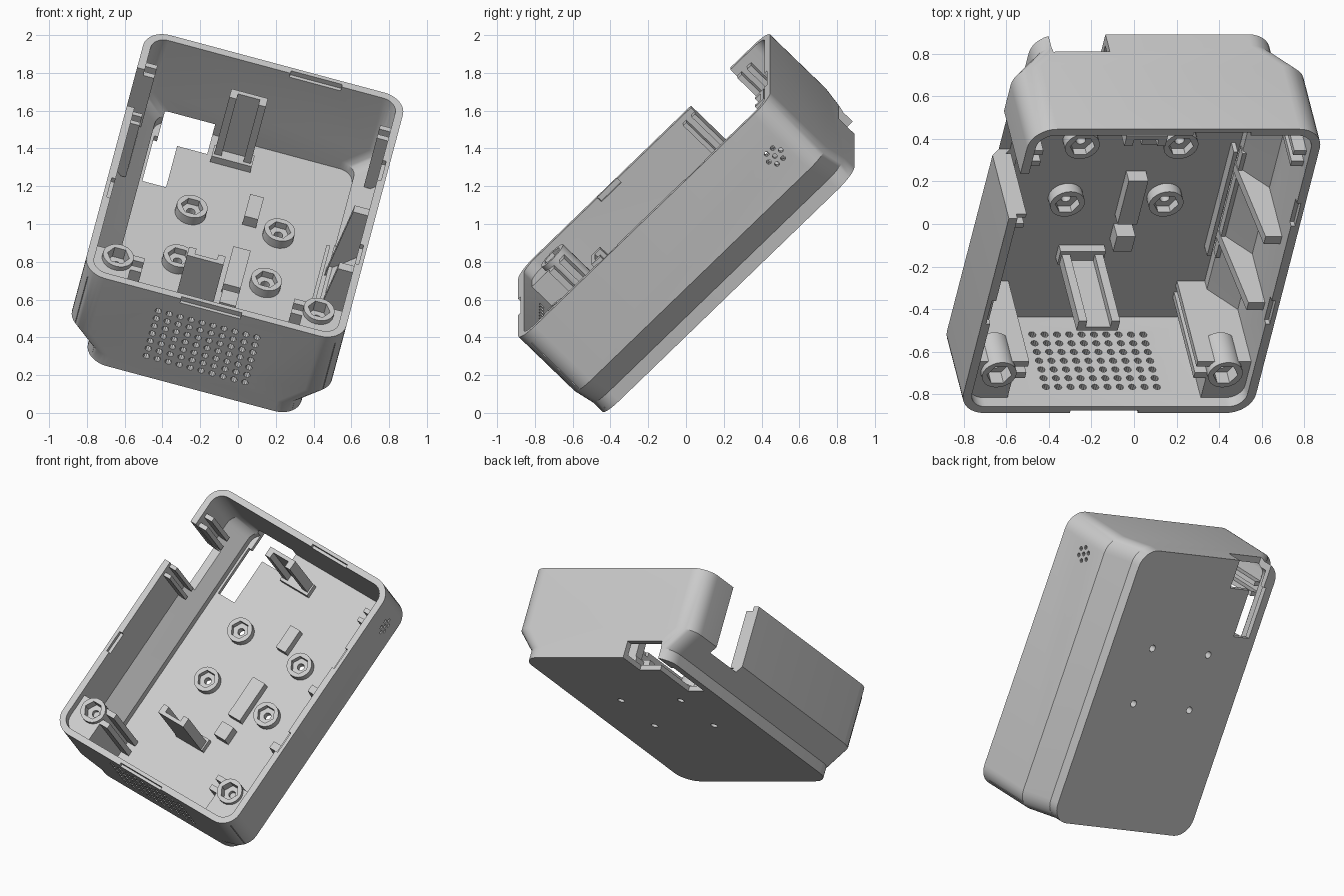
import bpy, bmesh, math
from mathutils import Matrix, Vector

if "Cube" in bpy.data.objects:
    bpy.data.objects.remove(bpy.data.objects["Cube"], do_unlink=True)

grey = bpy.data.materials.new("light_grey_plastic")
grey.use_nodes = True
COLOUR = (0.6, 0.6, 0.6, 1)
grey.diffuse_color = COLOUR
grey.node_tree.nodes["Principled BSDF"].inputs["Base Color"].default_value = COLOUR

# The case is built flat (x width, y length, z depth) and then tilted
TILT = Matrix.Rotation(math.radians(15), 4, 'Y') @ Matrix.Rotation(math.radians(45), 4, 'X')
PLACE = TILT @ Matrix.Translation((-0.277, 0.672, 0.355))
HALF_LEN, HEIGHT, WALL = 0.943, 0.63, 0.042


def finish(name, bm):
    bmesh.ops.recalc_face_normals(bm, faces=bm.faces)
    mesh = bpy.data.meshes.new(name)
    bm.to_mesh(mesh)
    bm.free()
    mesh.materials.append(grey)
    ob = bpy.data.objects.new(name, mesh)
    bpy.context.collection.objects.link(ob)
    ob.matrix_world = PLACE
    return ob


def loft(bm, rings, closed=False):
    loops = [[bm.verts.new(p) for p in ring] for ring in rings]
    pairs = list(zip(loops, loops[1:]))
    if closed:
        pairs.append((loops[-1], loops[0]))
    else:
        bm.faces.new(loops[0])
        bm.faces.new(loops[-1])
    for lo, hi in pairs:
        for i in range(len(lo)):
            j = (i + 1) % len(lo)
            bm.faces.new((lo[i], lo[j], hi[j], hi[i]))


def add_box(bm, x0, x1, y0, y1, z0, z1):
    base = [(x0, y0), (x1, y0), (x1, y1), (x0, y1)]
    loft(bm, [[(x, y, z) for x, y in base] for z in (z0, z1)])


def boxes(name, specs):
    bm = bmesh.new()
    for s in specs:
        add_box(bm, *s)
    return finish(name, bm)


def add_rod(bm, centre, axis, radius, length, sides=12):
    rot = Vector((0, 0, 1)).rotation_difference(Vector(axis)).to_matrix().to_4x4()
    bmesh.ops.create_cone(bm, cap_ends=True, segments=sides, radius1=radius, radius2=radius,
                          depth=length, matrix=Matrix.Translation(centre) @ rot)


def side_prism(bm, profile, y0, y1):
    loft(bm, [[(x, y, z) for x, z in profile] for y in (y0, y1)])


def cut(ob, cutter):
    cutter.hide_render = True
    mod = ob.modifiers.new("cut", 'BOOLEAN')
    mod.operation, mod.solver, mod.object = 'DIFFERENCE', 'EXACT', cutter
    bpy.context.view_layer.objects.active = ob
    bpy.ops.object.modifier_apply(modifier=mod.name)
    bpy.data.objects.remove(cutter, do_unlink=True)


def rounded(hx, hy, r, z, steps=8):
    pts = []
    for k, (sx, sy) in enumerate([(1, 1), (-1, 1), (-1, -1), (1, -1)]):
        for i in range(steps + 1):
            t = math.pi / 2 * (k + i / steps)
            pts.append((sx * (hx - r) + r * math.cos(t), sy * (hy - r) + r * math.sin(t), z))
    return pts


# Tray shell: straight ends, long sides stepped in towards the base
R = 0.125
outer = [(0.585, 0), (0.585, 0.075), (0.712, 0.21), (0.712, HEIGHT)]
inner = [(0.67, HEIGHT), (0.67, 0.225), (0.545, 0.09), (0.545, 0.035)]
bm = bmesh.new()
loft(bm, [rounded(x, HALF_LEN, R, z) for x, z in outer]
     + [rounded(x, HALF_LEN - WALL, R - WALL, z) for x, z in inner])
shell = finish("case_shell", bm)

# Side gap, corner cable notch and floor slot
cut(shell, boxes("gap_cutter", [(-0.8, -0.56, 0.35, 0.645, 0.17, 0.8)]))
cut(shell, boxes("notch_cutter", [(-0.51, -0.235, 0.75, 1.1, -0.1, 0.115)]))
cut(shell, boxes("slot_cutter", [(-0.53, -0.4, 0.43, 0.78, -0.1, 0.112)]))
# Shallow lid catches around the rim
cut(shell, boxes("catch_cutter", [
    (-0.17, 0.16, -1, -0.925, 0.6, 0.7), (0.08, 0.36, 0.88, 0.92, 0.6, 0.7),
    (0.65, 0.69, 0.3, 0.45, 0.6, 0.7), (0.65, 0.69, -0.35, -0.2, 0.6, 0.7),
    (-0.69, -0.65, -0.35, -0.2, 0.6, 0.7)]))

# Speaker grille, side vent and floor screw holes
STANDOFFS = [(x, y) for x in (-0.24, 0.24) for y in (-0.095, 0.288)]
bm = bmesh.new()
for i in range(10):
    for j in range(7):
        add_rod(bm, (-0.27 + 0.06 * i, -HALF_LEN, 0.15 + 0.058 * j), (0, 1, 0), 0.018, 0.2, 10)
for k in range(7):
    t = math.pi / 3 * k
    d = 0.045 if k < 6 else 0
    add_rod(bm, (0.7, 0.738 + d * math.cos(t), 0.39 + d * math.sin(t)), (1, 0, 0), 0.013, 0.2, 10)
for x, y in STANDOFFS:
    add_rod(bm, (x, y, 0), (0, 0, 1), 0.023, 0.3, 24)
cut(shell, finish("hole_cutter", bm))


def nut_post(name, x, y, z0, z1, seat):
    """Round post with a hexagonal nut pocket and a screw hole."""
    def ring(r, z, hexagon=False):
        pts = []
        for i in range(24):
            t = math.tau * i / 24
            k = math.cos(math.pi / 6) / math.cos(t % (math.pi / 3) - math.pi / 6) if hexagon else 1
            pts.append((x + r * k * math.cos(t), y + r * k * math.sin(t), z))
        return pts
    bm = bmesh.new()
    loft(bm, [ring(0.083, z0), ring(0.083, z1), ring(0.06, z1, True), ring(0.06, seat, True),
              ring(0.023, seat), ring(0.023, z0)], closed=True)
    return finish(name, bm)


for n, (x, y) in enumerate(STANDOFFS):
    nut_post(f"floor_standoff_{n + 1}", x, y, 0.033, 0.09, 0.05)

# Corner blocks with a board groove and a nut post
for side, s in (("left", 1), ("right", -1)):
    bm = bmesh.new()
    profile = [(0.47, 0.02), (0.55, 0.02), (0.55, 0.09), (0.68, 0.22), (0.68, 0.57), (0.47, 0.57)]
    side_prism(bm, [(s * x, z) for x, z in profile], -0.905, -0.66)
    block = finish(f"{side}_corner_block", bm)
    bm = bmesh.new()
    add_rod(bm, (s * 0.55, -0.72, 0.6), (0, 0, 1), 0.07, 0.2, 24)
    cut(block, finish("pocket_cutter", bm))
    xs = sorted((s * 0.41, s * 0.475))
    boxes(f"{side}_corner_groove", [(*xs, y, y + 0.035, 0.03, 0.57) for y in (-0.695, -0.77)])
    nut_post(f"{side}_corner_post", s * 0.55, -0.72, 0.4, 0.6, 0.53)
    # Guide ribs on the side wall next to the far end
    xs = sorted((s * 0.61, s * 0.69))
    boxes(f"{side}_end_guide", [(*xs, 0.65, 0.68, 0.2, 0.58), (*xs, 0.72, 0.75, 0.2, 0.58)])

boxes("gap_guide", [(-0.69, -0.62, 0.325, 0.35, 0.2, 0.6), (-0.69, -0.62, 0.26, 0.285, 0.2, 0.6)])

# Facing pair of board holders: back plate, two ribs and a foot
for name, y, d in (("near_board_holder", -0.49, 1), ("far_board_holder", 0.77, -1)):
    def span(p, q):
        return sorted((y + d * p, y + d * q))
    boxes(name, [(-0.2, 0, *span(-0.015, 0.01), 0.03, 0.52),
                 (-0.2, -0.16, *span(0, 0.05), 0.03, 0.52),
                 (-0.04, 0, *span(0, 0.05), 0.03, 0.52),
                 (-0.21, 0.01, *span(-0.015, 0.07), 0.03, 0.08)])

# Support pads on the floor
boxes("floor_pads", [(0.04, 0.115, 0.31, 0.48, 0.03, 0.1),
                     (0.025, 0.12, -0.22, 0.07, 0.03, 0.1),
                     (0.03, 0.12, -0.38, -0.28, 0.03, 0.12)])

# Upright ribs and low rail on one long wall
bm = bmesh.new()
for y in (-0.34, 0.1):
    side_prism(bm, [(0.53, 0.03), (0.68, 0.22), (0.68, 0.55), (0.59, 0.55)], y, y + 0.05)
finish("wall_ribs", bm)
boxes("floor_rail", [(0.5, 0.52, -0.43, 0.26, 0.03, 0.1), (0.54, 0.56, -0.43, 0.26, 0.06, 0.11)])

# Smooth the rounded corners and keep hard edges
bpy.ops.object.select_all(action='DESELECT')
for ob in bpy.context.collection.objects:
    if ob.type == 'MESH' and ob.data.materials and ob.data.materials[0] == grey:
        ob.select_set(True)
        bpy.context.view_layer.objects.active = ob
bpy.ops.object.shade_smooth_by_angle(angle=math.radians(30))
